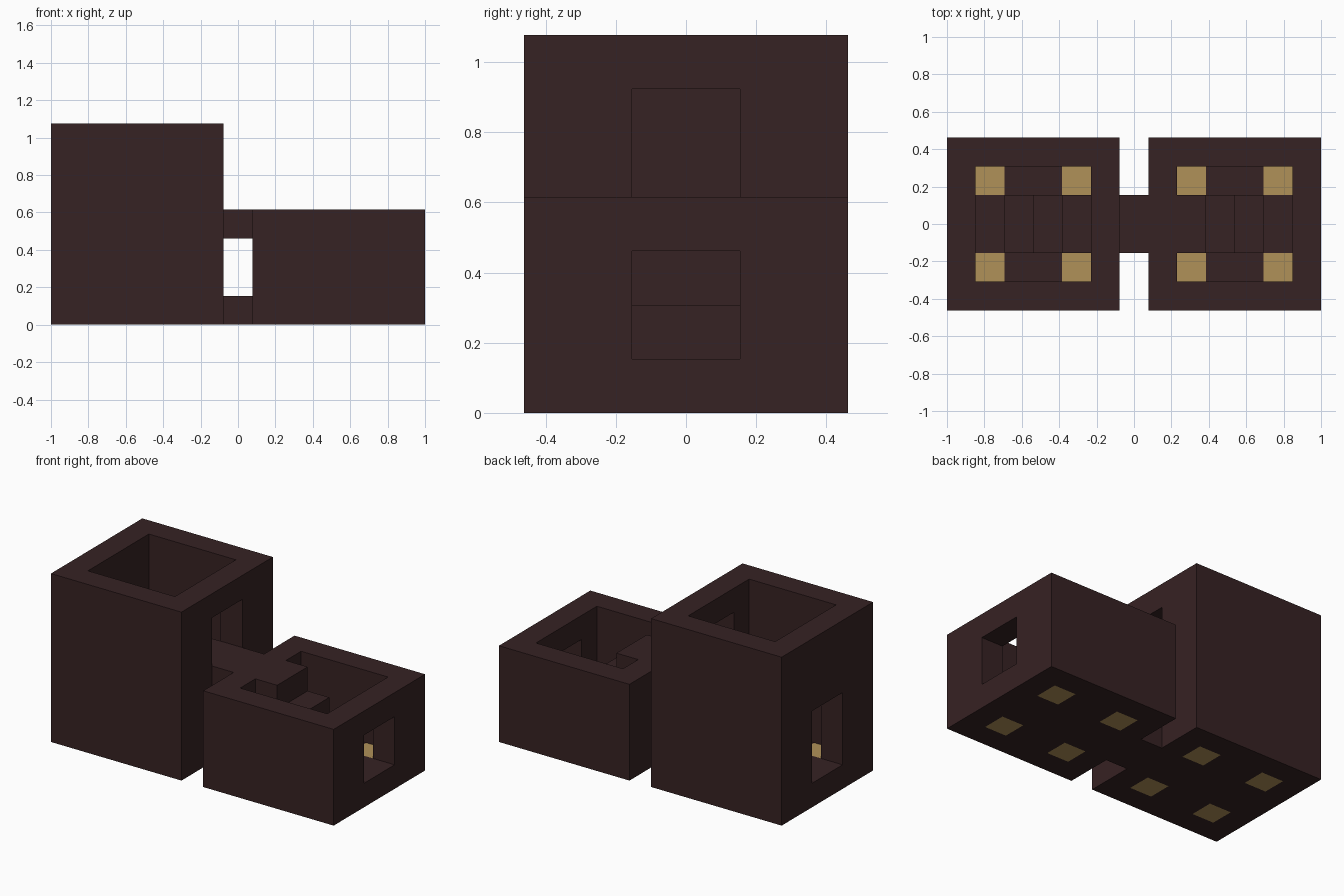
import bpy
import bmesh
from mathutils import Matrix, Vector

U = 1 / 13  # building module

if "Cube" in bpy.data.objects:
    bpy.data.objects.remove(bpy.data.objects["Cube"], do_unlink=True)


def material(name, rgb):
    m = bpy.data.materials.new(name)
    m.use_nodes = True
    m.diffuse_color = (*rgb, 1)
    m.node_tree.nodes["Principled BSDF"].inputs["Base Color"].default_value = (*rgb, 1)
    m.node_tree.nodes["Principled BSDF"].inputs["Roughness"].default_value = 0.9
    return m


BRICK = material("dark brown brick", (0.037, 0.016, 0.0168))
GOLD = material("sand gold", (0.434, 0.283, 0.098))


def box(name, x, y, z, mat=BRICK):
    """Box spanning three (low, high) ranges given in modules."""
    low, high = Vector((x[0], y[0], z[0])) * U, Vector((x[1], y[1], z[1])) * U
    bm = bmesh.new()
    bmesh.ops.create_cube(bm, size=1, matrix=Matrix.Translation((low + high) / 2)
                          @ Matrix.Diagonal((*(high - low), 1)))
    mesh = bpy.data.meshes.new(name)
    bm.to_mesh(mesh)
    bm.free()
    mesh.materials.append(mat)
    obj = bpy.data.objects.new(name, mesh)
    bpy.context.collection.objects.link(obj)
    return obj


def cut(target, x, y, z):
    """Subtract a box from the target and discard the cutter."""
    cutter = box("cutter", x, y, z)
    cutter.hide_render = True
    mod = target.modifiers.new("cut", "BOOLEAN")
    mod.operation = "DIFFERENCE"
    mod.solver = "EXACT"
    mod.object = cutter
    bpy.context.view_layer.objects.active = target
    bpy.ops.object.modifier_apply(modifier=mod.name)
    bpy.data.objects.remove(cutter, do_unlink=True)


def building(name, centre, height):
    """Open-topped hall with four gold floor blocks in the corners."""
    shell = box(name + "_shell", (centre - 6, centre + 6), (-6, 6), (0, height))
    cut(shell, (centre - 4, centre + 4), (-4, 4), (2, height + 1))
    for i in (-1, 1):
        for j in (-1, 1):
            x = (centre + 3 * i - 1, centre + 3 * i + 1)
            y = (3 * j - 1, 3 * j + 1)
            cut(shell, x, y, (-1, 3))
            box(name + "_floor_block", x, y, (0, 2), GOLD)
    return shell


tower = building("tower", -7, 14)
annex = building("annex", 7, 8)

# Doorways
cut(tower, (-14, -10), (-2, 2), (2, 8))
cut(tower, (-4, 0), (-2, 2), (8, 12))
cut(annex, (10, 14), (-2, 2), (2, 6))

# Bridge and ground link between the buildings
box("upper_bridge", (-1, 1), (-2, 2), (6, 8))
box("ground_link", (-1, 1), (-2, 2), (0, 2))

# Stairs rising towards the bridge on both sides
for side, name in ((-1, "tower"), (1, "annex")):
    for step in range(3):
        x = sorted((side * (9 - 2 * step), side * (7 - 2 * step)))
        box(name + "_stair", x, (-2, 2), (2, 4 + 2 * step))
